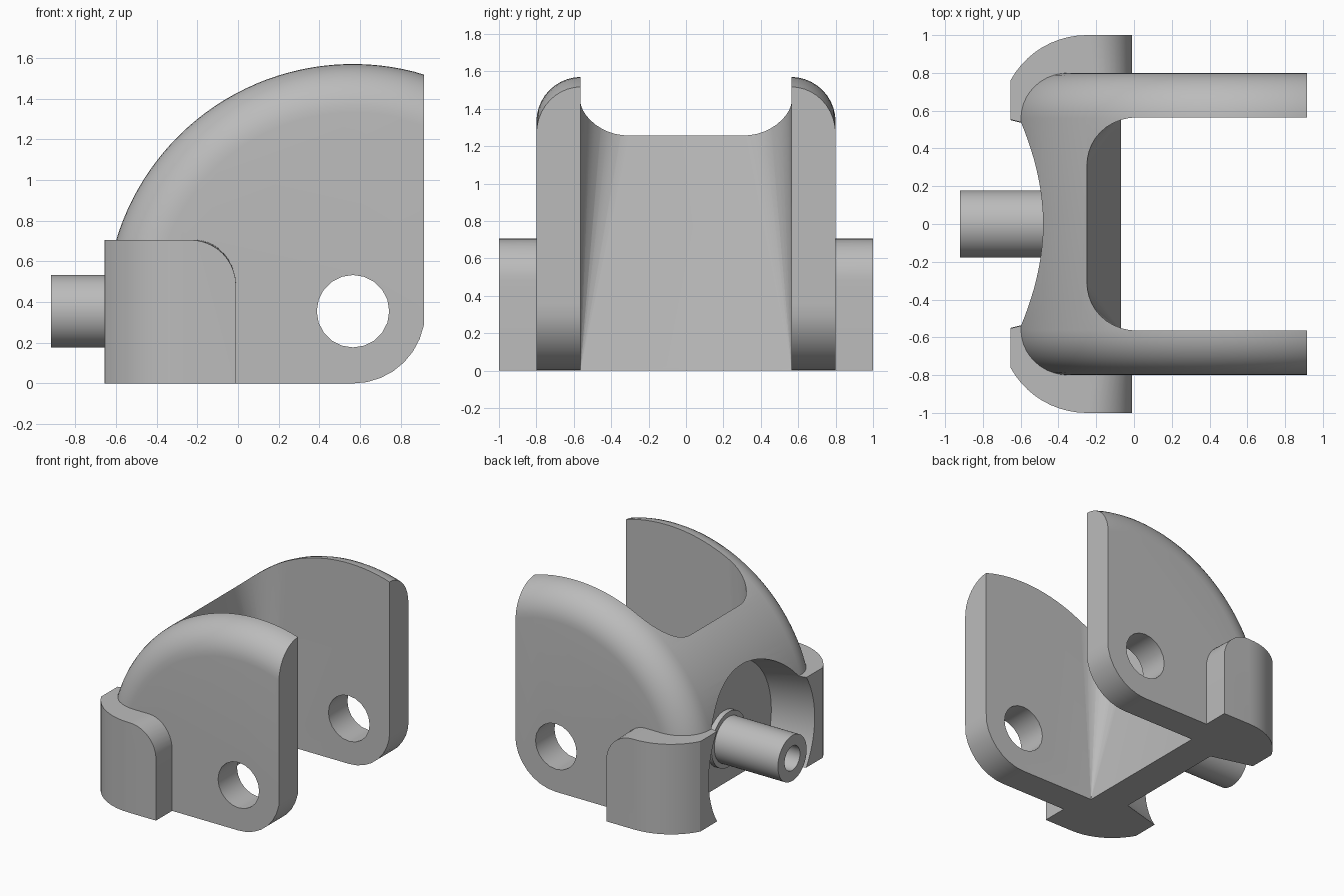
import bpy, bmesh, math
from math import sin, cos, pi, sqrt, acos
from mathutils import Matrix

if "Cube" in bpy.data.objects:
    bpy.data.objects.remove(bpy.data.objects["Cube"])

grey = bpy.data.materials.new("plain grey")
grey.use_nodes = True
grey.diffuse_color = (0.5, 0.5, 0.5, 1)
grey.node_tree.nodes["Principled BSDF"].inputs["Base Color"].default_value = (0.5, 0.5, 0.5, 1)

PX, PZ = 0.565, 0.355      # pivot centre
R_OUT, FILLET = 1.215, 0.24
INNER, OUTER = 0.565, 0.80  # side plate faces


def make(name, bm):
    bmesh.ops.recalc_face_normals(bm, faces=bm.faces)
    mesh = bpy.data.meshes.new(name)
    bm.to_mesh(mesh)
    bm.free()
    mesh.materials.append(grey)
    obj = bpy.data.objects.new(name, mesh)
    bpy.context.collection.objects.link(obj)
    return obj


def loft(sections, closed=False):
    """Skin rings of equal point count, capping the ends unless closed."""
    bm = bmesh.new()
    rings = [[bm.verts.new(p) for p in s] for s in sections]
    n = len(rings[0])
    pairs = list(zip(rings, rings[1:]))
    if closed:
        pairs.append((rings[-1], rings[0]))
    for a, b in pairs:
        for i in range(n):
            j = (i + 1) % n
            bm.faces.new((a[i], a[j], b[j], b[i]))
    if not closed:
        bm.faces.new(rings[0])
        bm.faces.new(rings[-1])
    return bm


def ring_x(x, r, n=48):
    """Circle round the pin axis."""
    return [(x, r * cos(2 * pi * i / n), PZ + r * sin(2 * pi * i / n)) for i in range(n)]


def arc(cx, cy, r, a0, a1, n):
    return [(cx + r * cos(a0 + (a1 - a0) * i / n), cy + r * sin(a0 + (a1 - a0) * i / n))
            for i in range(n + 1)]


def activate(obj):
    bpy.ops.object.select_all(action='DESELECT')
    obj.select_set(True)
    bpy.context.view_layer.objects.active = obj


def combine(obj, other, operation):
    activate(obj)
    mod = obj.modifiers.new("combine", 'BOOLEAN')
    mod.operation, mod.solver, mod.object = operation, 'EXACT', other
    bpy.ops.object.modifier_apply(modifier=mod.name)
    bpy.data.objects.remove(other)


# Fork body: side profile whose outer arc shrinks into a round at each side
def side_profile(y):
    over = max(0, abs(y) - (OUTER - FILLET))
    r = R_OUT - FILLET + sqrt(max(0, FILLET ** 2 - over ** 2))
    pts = arc(PX, PZ, 0.355, -pi / 2, 0, 8)
    pts += arc(PX, PZ, r, acos(0.355 / r), pi, 40)
    pts.append((PX - r, 0))
    return [(min(x, 0.915), y, z) for x, z in pts]


half = [OUTER - FILLET + FILLET * sin(pi / 2 * i / 10) for i in range(11)]
body = make("fork_body", loft([side_profile(y) for y in [-h for h in reversed(half)] + half]))


# Pocket between the plates: leaning floor with corners that widen upward
def pocket_section(z):
    x = -0.07 - 0.143 * z
    r = max(0.004, 0.207 * z)
    corner = arc(x + r, INNER - r, r, pi / 2, pi, 10)
    pts = [(1.5, INNER)] + corner
    pts += [(a, -b) for a, b in reversed(pts)]
    return [(a, b, z) for a, b in pts]


combine(body, make("pocket_cutter", loft([pocket_section(z) for z in (-0.05, 0.02, 1.8)])), 'DIFFERENCE')

# Side lugs with curved plan and one rounded upper corner
for s in (1, -1):
    plan = [(-0.45, 0.50), (-0.2, 0.7), (-0.01, 0.7), (-0.01, 1.0)]
    plan += arc(-0.25, 0.54, 0.46, pi / 2, pi - 0.5, 10)
    plan += [(-0.655, 0.76), (-0.655, 0.50)]
    bm = loft([[(x, s * y, z) for x, y in plan] for z in (0, 0.705)])
    edge = [e for e in bm.edges if all(v.co.x > -0.05 and v.co.z > 0.5 for v in e.verts)]
    bmesh.ops.bevel(bm, geom=edge, offset=0.225, segments=10, profile=0.5, affect='EDGES')
    combine(body, make("lug", bm), 'UNION')

# Tapered round recess behind the web
combine(body, make("recess_cutter", loft([ring_x(-0.33, 0.584, 64), ring_x(-0.9, 0.709, 64)])), 'DIFFERENCE')

# Pivot holes through both plates
bm = bmesh.new()
bmesh.ops.create_cone(bm, cap_ends=True, segments=20, radius1=0.178, radius2=0.178, depth=3,
                      matrix=Matrix.Translation((PX, 0, PZ)) @ Matrix.Rotation(pi / 2, 4, 'X'))
combine(body, make("hole_cutter", bm), 'DIFFERENCE')

# Hollow pin with a low collar at its root
pin = make("pin", loft([ring_x(x, r) for x, r in (
    (-0.30, 0.095), (-0.30, 0.215), (-0.37, 0.215), (-0.37, 0.178),
    (-0.92, 0.178), (-0.92, 0.095))], closed=True))

for obj in (body, pin):
    activate(obj)
    bpy.ops.object.shade_smooth_by_angle(angle=math.radians(25))
